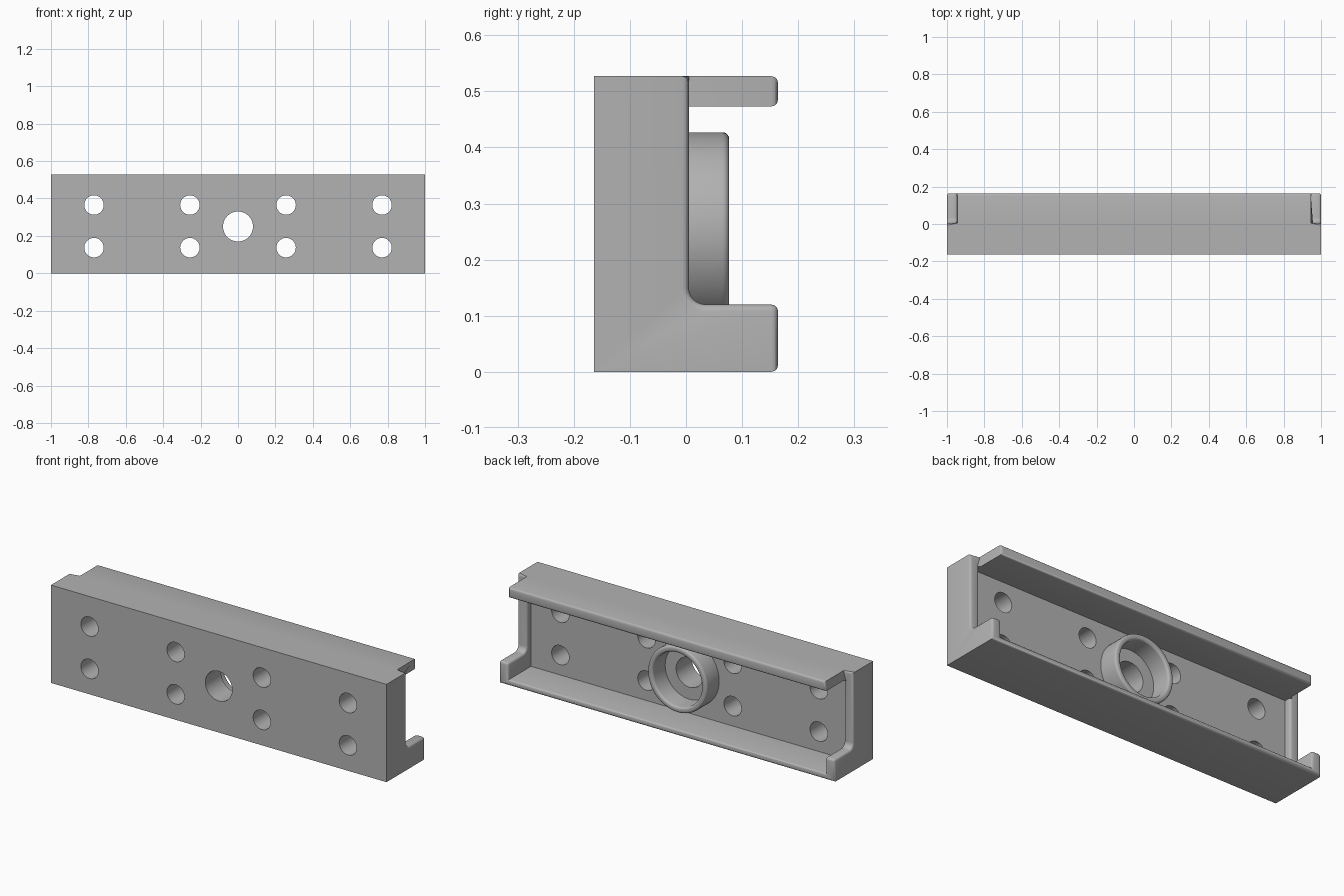
import bpy, bmesh, math
from mathutils import Matrix, Vector

if "Cube" in bpy.data.objects:
    bpy.data.objects.remove(bpy.data.objects["Cube"], do_unlink=True)

# Overall dimensions
HALF_Y, TOP = 0.164, 0.527
INNER_X = 0.945          # inside face of the end walls
FLOOR_Y = -0.03          # inside face of the front plate
RIM_Y = 0.005            # back edge of the end walls
POST_Z = 0.12            # height of the bottom corner posts
BORE_Z = 0.25

grey = bpy.data.materials.new("plain_grey")
grey.use_nodes = True
grey.diffuse_color = (0.45, 0.45, 0.45, 1)
grey.node_tree.nodes["Principled BSDF"].inputs["Base Color"].default_value = grey.diffuse_color


def finish(name, bm):
    bmesh.ops.recalc_face_normals(bm, faces=bm.faces)
    mesh = bpy.data.meshes.new(name)
    bm.to_mesh(mesh)
    bm.free()
    mesh.materials.append(grey)
    obj = bpy.data.objects.new(name, mesh)
    bpy.context.collection.objects.link(obj)
    return obj


def box(name, low, high):
    bm = bmesh.new()
    bmesh.ops.create_cube(bm, size=1)
    for v in bm.verts:
        v.co = Vector([high[i] if v.co[i] > 0 else low[i] for i in range(3)])
    return finish(name, bm)


def extrude_profile(name, points, x0, x1):
    """Extrude a (y, z) outline along x."""
    bm = bmesh.new()
    face = bm.faces.new([bm.verts.new((x0, y, z)) for y, z in points])
    moved = bmesh.ops.extrude_face_region(bm, geom=[face])["geom"]
    bmesh.ops.translate(bm, vec=(x1 - x0, 0, 0),
                        verts=[g for g in moved if isinstance(g, bmesh.types.BMVert)])
    return finish(name, bm)


def drill(name, x, z, radius, segments):
    bm = bmesh.new()
    bmesh.ops.create_cone(bm, cap_ends=True, segments=segments, radius1=radius,
                          radius2=radius, depth=0.6,
                          matrix=Matrix.Translation((x, -0.1, z)) @ Matrix.Rotation(math.pi / 2, 4, 'X'))
    return finish(name, bm)


def activate(obj):
    bpy.ops.object.select_all(action='DESELECT')
    obj.select_set(True)
    bpy.context.view_layer.objects.active = obj


def cut(obj, cutter):
    cutter.hide_render = True
    mod = obj.modifiers.new("cut", 'BOOLEAN')
    mod.operation, mod.solver, mod.object = 'DIFFERENCE', 'EXACT', cutter
    activate(obj)
    bpy.ops.object.modifier_apply(modifier=mod.name)
    bpy.data.objects.remove(cutter, do_unlink=True)


# Housing block, hollowed from the back
housing = box("housing", (-1, -HALF_Y, 0), (1, HALF_Y, TOP))
cut(housing, box("cavity_cutter", (-INNER_X, FLOOR_Y, 0.03), (INNER_X, 0.4, 0.473)))

# End notches, with a filleted corner above each post
r = 0.03
fillet = [(RIM_Y + r - r * math.cos(a), POST_Z + r - r * math.sin(a))
          for a in [math.pi / 2 * i / 6 for i in range(7)]]
outline = [(RIM_Y, 0.8)] + fillet + [(0.4, POST_Z), (0.4, 0.8)]
for side in (-1, 1):
    cut(housing, extrude_profile("notch_cutter", outline, side * INNER_X, side * 1.2))

# Fixing holes and the central bore
for x in (-0.77, -0.257, 0.257, 0.77):
    for z in (0.137, 0.365):
        cut(housing, drill("hole_cutter", x, z, 0.052, 32))
cut(housing, drill("bore_cutter", 0, BORE_Z, 0.08, 48))

# Round the exposed back edges
bm = bmesh.new()
bm.from_mesh(housing.data)
bmesh.ops.remove_doubles(bm, verts=bm.verts, dist=0.0001)
bmesh.ops.dissolve_limit(bm, angle_limit=0.01, verts=bm.verts, edges=bm.edges)
weight = bm.edges.layers.float.new("bevel_weight_edge")
for e in bm.edges:
    a, b = (v.co for v in e.verts)
    if len(e.link_faces) != 2 or min(a.y, b.y) < RIM_Y - 0.002:
        continue
    along_y = abs(a.y - b.y) > 0.001
    near_post = POST_Z - 0.01 < min(a.z, b.z) and max(a.z, b.z) < POST_Z + r + 0.01
    if e.is_convex and e.calc_face_angle() > 0.6 and (not along_y or near_post):
        e[weight] = 1
bm.to_mesh(housing.data)
bm.free()
mod = housing.modifiers.new("rounding", 'BEVEL')
mod.limit_method, mod.width, mod.segments = 'WEIGHT', 0.012, 3
mod.use_clamp_overlap = False
activate(housing)
bpy.ops.object.modifier_apply(modifier=mod.name)
bpy.ops.object.shade_smooth_by_angle(angle=math.radians(35))

# Collar around the bore, turned from a rounded wall section
OUT, IN, END, B = 0.177, 0.145, 0.077, 0.012
section = [(IN, FLOOR_Y - 0.005), (OUT, FLOOR_Y - 0.005)]
section += [(OUT - B + B * math.cos(a), END - B + B * math.sin(a))
            for a in [math.pi / 8 * i for i in range(5)]]
section += [(IN + B - B * math.sin(a), END - B + B * math.cos(a))
            for a in [math.pi / 8 * i for i in range(5)]]
bm = bmesh.new()
verts = [bm.verts.new((rad, y, BORE_Z)) for rad, y in section]
edges = [bm.edges.new((verts[i - 1], verts[i])) for i in range(len(verts))]
bmesh.ops.spin(bm, geom=verts + edges, cent=(0, 0, BORE_Z), axis=(0, 1, 0),
               angle=2 * math.pi, steps=64)
bmesh.ops.remove_doubles(bm, verts=bm.verts, dist=0.0001)
collar = finish("bore_collar", bm)
activate(collar)
bpy.ops.object.shade_smooth_by_angle(angle=math.radians(35))
